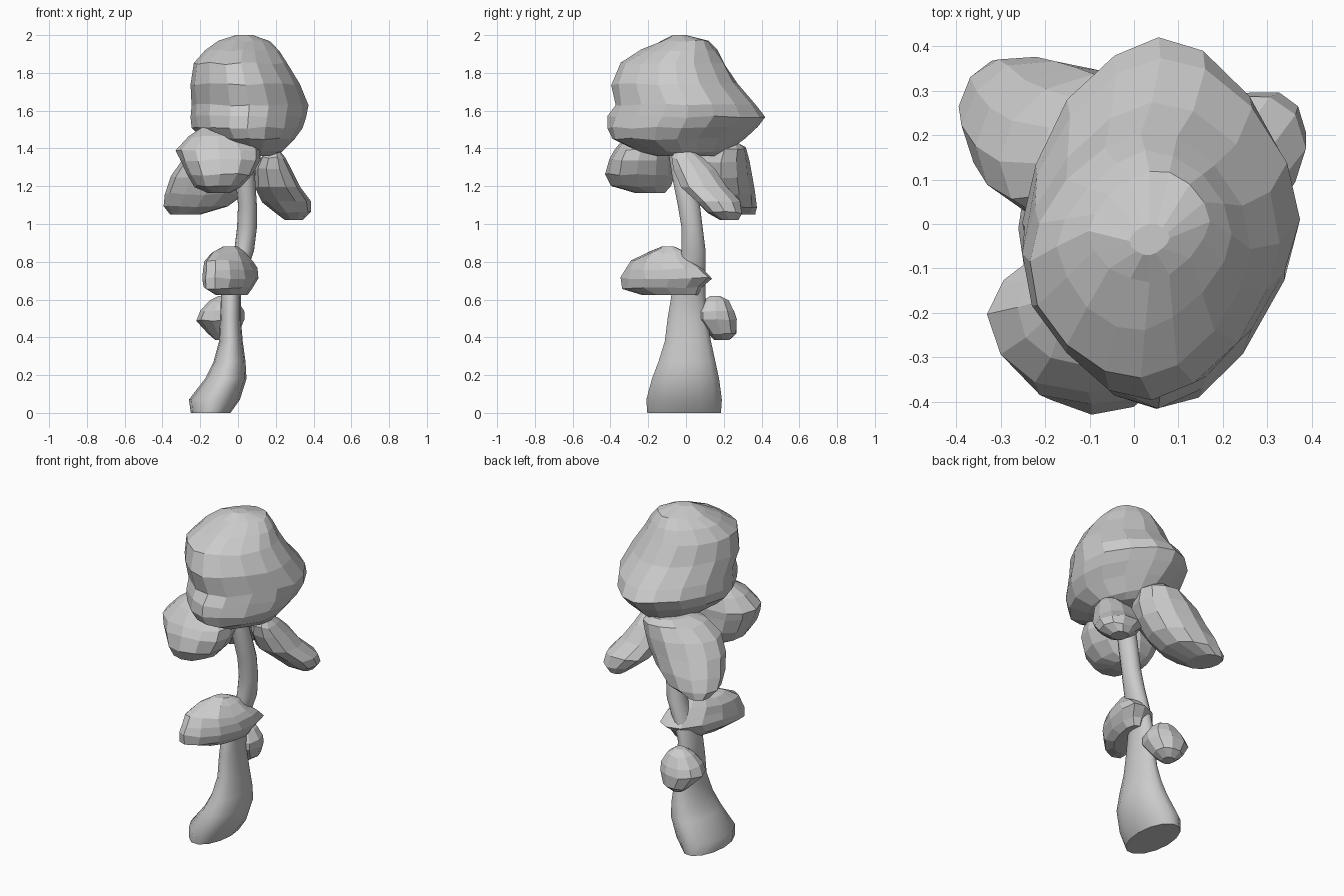
import bpy, bmesh, math, random

random.seed(4)


def loft(name, rings, sides=12, phase=(90, 90), jitter=0.0, power=0.92, smooth=False):
    """Skin horizontal slices (z, x_min, x_max, y_min, y_max), bottom to top.
    A phase other than 90 degrees (bottom, top) leans the slices diagonally."""
    bm = bmesh.new()

    def soft(v):
        return math.copysign(abs(v) ** power, v)

    loops = []
    for i, (z, x0, x1, y0, y1) in enumerate(rings):
        f = i / (len(rings) - 1)
        ph = math.radians(phase[0] + (phase[1] - phase[0]) * f)
        end = i in (0, len(rings) - 1)
        loop = []
        for k in range(sides):
            t = 2 * math.pi * k / sides
            j = 1 + random.uniform(-jitter, jitter)
            x = (x0 + x1) / 2 + (x1 - x0) / 2 * soft(math.cos(t)) * j
            y = (y0 + y1) / 2 + (y1 - y0) / 2 * soft(math.cos(t - ph)) * j
            dz = 0 if end else random.uniform(-jitter, jitter) * 0.3
            loop.append(bm.verts.new((x, y, z + dz)))
        loops.append(loop)
    for a, b in zip(loops, loops[1:]):
        for k in range(sides):
            n = (k + 1) % sides
            bm.faces.new((a[k], a[n], b[n], b[k]))
    bm.faces.new(loops[0])
    bm.faces.new(loops[-1])
    bmesh.ops.recalc_face_normals(bm, faces=bm.faces)
    for f in bm.faces:
        f.smooth = smooth and len(f.verts) == 4
    mesh = bpy.data.meshes.new(name)
    bm.to_mesh(mesh)
    bm.free()
    obj = bpy.data.objects.new(name, mesh)
    bpy.context.collection.objects.link(obj)
    return obj


# curved trunk with a flared foot
loft("trunk", [
    (0.00, -0.25, -0.04, -0.21, 0.19), (0.07, -0.26, 0.01, -0.215, 0.195),
    (0.18, -0.175, 0.045, -0.185, 0.18), (0.27, -0.13, 0.04, -0.15, 0.16),
    (0.38, -0.10, 0.025, -0.115, 0.135), (0.50, -0.095, 0.015, -0.10, 0.115),
    (0.62, -0.09, 0.015, -0.08, 0.105), (0.74, -0.06, 0.045, -0.045, 0.105),
    (0.86, -0.02, 0.085, -0.025, 0.105), (0.98, -0.005, 0.10, -0.025, 0.09),
    (1.10, 0.00, 0.10, -0.045, 0.075), (1.25, -0.015, 0.09, -0.075, 0.035),
    (1.42, -0.03, 0.06, -0.10, 0.00)], sides=14, power=1, smooth=True)

# large crown with a stepped front lip
loft("crown_foliage", [
    (1.36, 0.00, 0.18, -0.15, 0.16), (1.385, -0.09, 0.23, -0.25, 0.23),
    (1.45, -0.18, 0.30, -0.395, 0.31), (1.51, -0.24, 0.34, -0.42, 0.375),
    (1.57, -0.25, 0.36, -0.41, 0.42), (1.63, -0.25, 0.37, -0.375, 0.38),
    (1.74, -0.25, 0.33, -0.39, 0.28), (1.85, -0.235, 0.265, -0.35, 0.21),
    (1.92, -0.17, 0.22, -0.24, 0.165), (1.97, -0.10, 0.17, -0.13, 0.12),
    (2.00, -0.01, 0.08, -0.07, 0.00)],
    sides=16, phase=(94, 82), jitter=0.02, power=1.17)

# front left clump under the crown
loft("front_foliage", [
    (1.165, -0.16, -0.04, -0.27, -0.11), (1.20, -0.23, 0.02, -0.40, -0.08),
    (1.26, -0.27, 0.08, -0.425, -0.06), (1.34, -0.31, 0.12, -0.41, -0.06),
    (1.39, -0.325, 0.12, -0.38, -0.06), (1.46, -0.26, 0.05, -0.32, -0.08),
    (1.52, -0.18, -0.08, -0.22, -0.12)], jitter=0.025, phase=(95, 95))

# back left clump, spreading downward
loft("back_foliage", [
    (1.05, -0.36, -0.20, 0.17, 0.37), (1.09, -0.39, -0.05, 0.10, 0.38),
    (1.16, -0.385, 0.03, 0.05, 0.37), (1.25, -0.355, 0.09, 0.01, 0.35),
    (1.33, -0.30, 0.12, -0.01, 0.335), (1.40, -0.21, 0.12, 0.02, 0.32),
    (1.43, -0.12, 0.07, 0.08, 0.28)], jitter=0.025, phase=(105, 72), power=0.98)

# right clump, drooping outward
loft("right_foliage", [
    (1.02, 0.25, 0.34, 0.18, 0.28), (1.06, 0.20, 0.385, 0.11, 0.30),
    (1.12, 0.13, 0.385, 0.05, 0.29), (1.20, 0.09, 0.33, -0.03, 0.22),
    (1.29, 0.09, 0.28, -0.07, 0.16), (1.35, 0.12, 0.25, -0.08, 0.09),
    (1.39, 0.16, 0.22, -0.05, 0.03)], sides=10, jitter=0.02, power=0.85)

# middle clump around the trunk, running from front left to back right
loft("middle_foliage", [
    (0.625, -0.12, 0.05, -0.24, 0.06), (0.66, -0.185, 0.08, -0.34, 0.09),
    (0.71, -0.19, 0.11, -0.34, 0.14), (0.76, -0.185, 0.10, -0.32, 0.09),
    (0.80, -0.18, 0.08, -0.29, 0.045), (0.85, -0.14, 0.04, -0.21, 0.00),
    (0.88, -0.08, 0.00, -0.13, -0.06)], jitter=0.03, phase=(54, 66))

# small lower clump at the back
loft("lower_foliage", [
    (0.385, -0.12, -0.05, 0.15, 0.23), (0.42, -0.16, 0.00, 0.11, 0.27),
    (0.49, -0.22, 0.035, 0.045, 0.275), (0.54, -0.20, 0.035, 0.05, 0.26),
    (0.59, -0.15, 0.00, 0.08, 0.23), (0.62, -0.10, -0.04, 0.13, 0.18)],
    sides=10, jitter=0.02)
